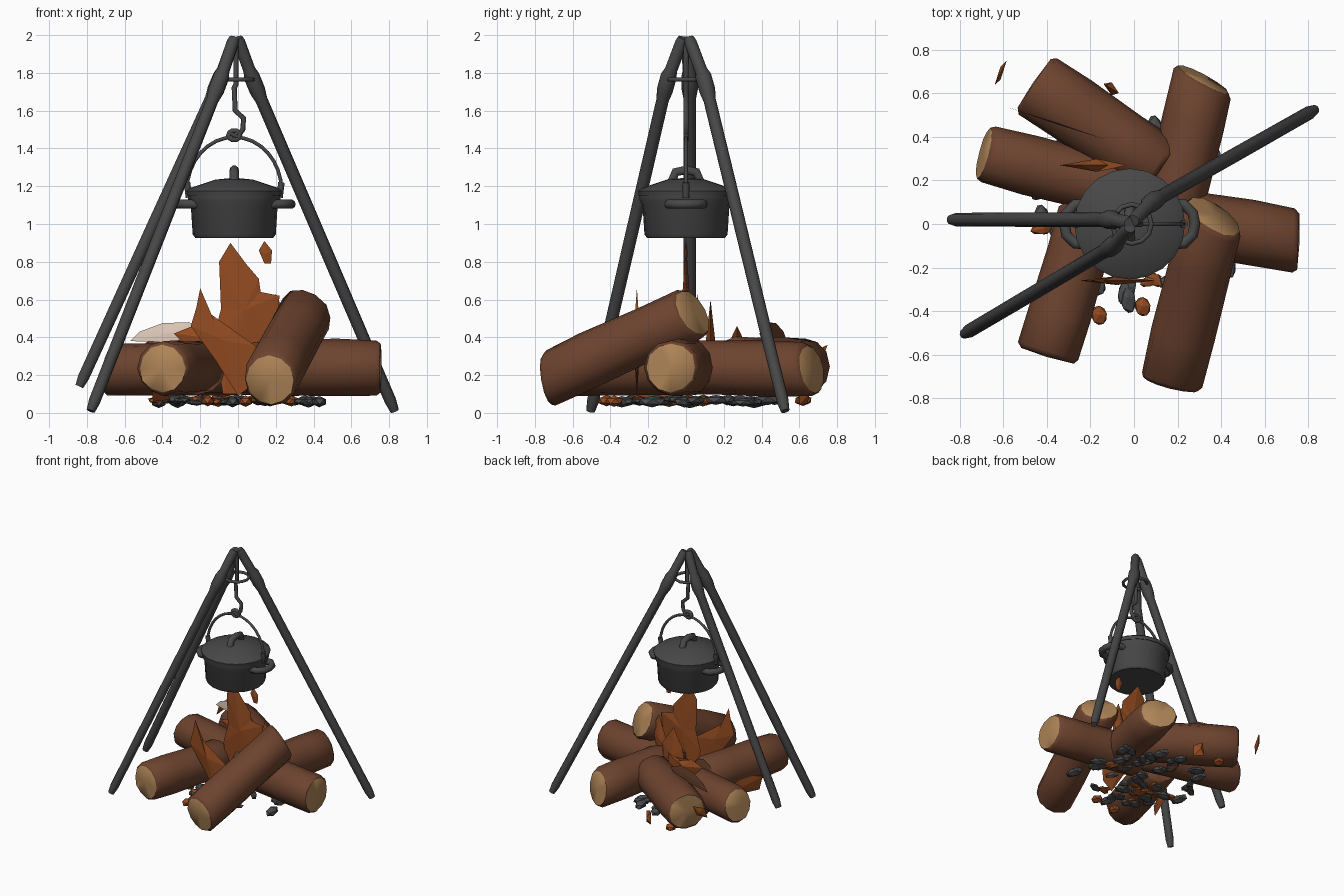
import bpy, bmesh, math, random
from mathutils import Vector, Matrix

random.seed(4)
if "Cube" in bpy.data.objects:
    bpy.data.objects.remove(bpy.data.objects["Cube"], do_unlink=True)


def material(name, rgb):
    m = bpy.data.materials.new(name)
    m.use_nodes = True
    m.diffuse_color = (*rgb, 1)
    node = next(n for n in m.node_tree.nodes if n.type == 'BSDF_PRINCIPLED')
    node.inputs["Base Color"].default_value = (*rgb, 1)
    node.inputs["Roughness"].default_value = 0.9
    return m


IRON = material("dark iron", (0.064, 0.064, 0.066))
BARK = material("brown bark", (0.152, 0.056, 0.028))
WOOD = material("cut wood", (0.42, 0.23, 0.095))
FIRE = material("flame orange", (0.29, 0.07, 0.015))
COAL = material("charcoal", (0.068, 0.07, 0.074))
PALE = material("pale splinter", (0.95, 0.76, 0.63))


def add_object(name, mesh, mats, smooth=True):
    obj = bpy.data.objects.new(name, mesh)
    bpy.context.collection.objects.link(obj)
    for m in mats:
        mesh.materials.append(m)
    if smooth:
        bpy.ops.object.select_all(action='DESELECT')
        obj.select_set(True)
        bpy.context.view_layer.objects.active = obj
        bpy.ops.object.shade_smooth_by_angle(angle=math.radians(50))
    return obj


def from_bmesh(name, bm, mats, smooth=True):
    bmesh.ops.recalc_face_normals(bm, faces=bm.faces)
    mesh = bpy.data.meshes.new(name)
    bm.to_mesh(mesh)
    bm.free()
    return add_object(name, mesh, mats, smooth)


def lathe(profile, sides):
    """Revolve (radius, height) points around z; closed where the radius is 0."""
    bm = bmesh.new()
    verts = [bm.verts.new((r, 0, z)) for r, z in profile]
    edges = [bm.edges.new(p) for p in zip(verts, verts[1:])]
    bmesh.ops.spin(bm, geom=verts + edges, cent=(0, 0, 0), axis=(0, 0, 1),
                   angle=math.tau, steps=sides, use_merge=True)
    bmesh.ops.remove_doubles(bm, verts=bm.verts, dist=0.0005)
    return bm


def tube(name, points, radius, closed=False):
    """Round iron bar following a path; each point may carry a radius factor."""
    cu = bpy.data.curves.new(name, 'CURVE')
    cu.dimensions = '3D'
    cu.bevel_depth = radius
    cu.bevel_resolution = 3
    cu.use_fill_caps = True
    sp = cu.splines.new('POLY')
    sp.points.add(len(points) - 1)
    for p, co in zip(sp.points, points):
        p.co = (*co[:3], 1)
        p.radius = co[3] if len(co) > 3 else 1
    sp.use_cyclic_u = closed
    temp = bpy.data.objects.new(name + "_path", cu)
    bpy.context.collection.objects.link(temp)
    bpy.context.view_layer.update()
    mesh = bpy.data.meshes.new_from_object(
        temp.evaluated_get(bpy.context.evaluated_depsgraph_get()))
    bpy.data.objects.remove(temp, do_unlink=True)
    return add_object(name, mesh, [IRON])


def log(name, outer, inner, r=0.147, outer_tilt=(0, 0, 0), inner_tilt=(0, 0, 0), inner_end=BARK):
    """Bark cylinder with chamfered cut ends; a tilt turns the cut that way."""
    a, b = Vector(outer), Vector(inner)
    length = (b - a).length
    axis = (b - a).normalized()
    bm = lathe([(0, -0.006), (r * 0.86, 0), (r * 0.97, 0.022), (r, length * 0.3), (r * 0.97, length * 0.7),
                (r * 0.97, length - 0.022), (r * 0.86, length), (0, length + 0.006)], 12)
    for v in bm.verts:
        v.co.xy *= random.uniform(0.97, 1.03)
    for f in bm.faces:
        z = f.calc_center_median().z
        f.material_index = 1 if z < 0.005 else 2 if z > length - 0.005 else 0
    turn = axis.to_track_quat('Z', 'Y').to_matrix().to_4x4()
    bm.transform(Matrix.Translation(a) @ turn)
    for v in bm.verts:
        along = (v.co - a).dot(axis)
        if length * 0.1 < along < length * 0.9:
            continue
        out, tilt = (-axis, Vector(outer_tilt)) if along < length / 2 else (axis, Vector(inner_tilt))
        radial = v.co - a - axis * along
        v.co -= out * tilt.dot(radial) / (out + tilt).dot(out)
    return from_bmesh(name, bm, [BARK, WOOD, inner_end])


def shard(name, outline, y, thick, front=FIRE, back=FIRE, slope=0.0):
    """Pointed outline in x and z with a raised middle on both sides."""
    bm = bmesh.new()
    place = lambda x, z, off=0: bm.verts.new((x, y + slope * x + off, z))
    ring = [place(x, z) for x, z in outline]
    cx = sum(p[0] for p in outline) / len(outline)
    cz = sum(p[1] for p in outline) / len(outline)
    for index, off in enumerate((-thick / 2, thick / 2)):
        mid = place(cx, cz, off)
        for i, v in enumerate(ring):
            bm.faces.new((v, ring[i - 1], mid)).material_index = index
    return from_bmesh(name, bm, [front, back], False)


# Tripod legs, bent and knotted where the collar grips them
feet = [(0.83, 0.525, 0.01), (-0.78, -0.505, 0.01), (-0.84, 0.02, 0.14)]
grips = [(0.08, 0.1, 1.76), (-0.095, -0.1, 1.76), (-0.1, 0.02, 1.76)]
for side, foot, grip in zip(("left", "front", "right"), feet, grips):
    f, g = Vector(foot), Vector(grip)
    top = Vector((grip[0] * 0.1 - 0.01, grip[1] * 0.15, 1.985))
    tube(side + "_tripod_leg",
         [(*f, 0.7), (*f.lerp(g, 0.03), 0.95), (*f.lerp(g, 0.5), 1), (*f.lerp(g, 0.94), 1.0),
          (*f.lerp(g, 0.97), 1.3), (*g.lerp(top, 0.1), 1.3), (*g.lerp(top, 0.25), 1),
          (*g.lerp(top, 0.9), 1), (*top, 0.8)], 0.033)

# Collar ring and hanging hook
tube("tripod_collar", [(0.09 * math.cos(t * math.tau / 12) - 0.01,
                        0.09 * math.sin(t * math.tau / 12), 1.765) for t in range(12)],
     0.011, closed=True)
tube("hanging_rod", [(-0.01, 0, 1.95), (-0.01, 0, 1.74), (-0.02, 0, 1.72),
                     (-0.015, 0, 1.6), (0.03, 0, 1.56), (0.025, 0, 1.5),
                     (0, 0, 1.46), (-0.04, 0, 1.48)], 0.014)
tube("hook_eye", [(-0.02 + 0.03 * math.cos(t * math.tau / 10), 0,
                   1.47 + 0.025 * math.sin(t * math.tau / 10)) for t in range(10)],
     0.014, closed=True)

# Cooking pot with lid
pot = from_bmesh("pot_body", lathe(
    [(0, 0.925), (0.205, 0.925), (0.22, 0.945), (0.23, 1.1), (0.245, 1.125),
     (0.245, 1.16), (0, 1.16)], 20), [IRON])
lid = from_bmesh("pot_lid", lathe(
    [(0, 1.15), (0.25, 1.15), (0.255, 1.175), (0.235, 1.19), (0.1, 1.235),
     (0, 1.245)], 20), [IRON])
for part in (pot, lid):
    part.location.x = -0.02
tube("lid_handle", [(-0.02, -0.08, 1.21), (-0.02, -0.055, 1.275), (-0.02, 0, 1.285),
                    (-0.02, 0.055, 1.275), (-0.02, 0.08, 1.21)], 0.025)

# Side handles and bail
for side, s in (("left", 1), ("right", -1)):
    tube(side + "_pot_handle", [(-0.02 + s * x, y, 1.105) for x, y in
         ((0.19, -0.09), (0.25, -0.09), (0.29, -0.05), (0.3, 0),
          (0.29, 0.05), (0.25, 0.09), (0.19, 0.09))], 0.025)
    tube(side + "_bail_lug", [(-0.02 + s * 0.24, 0, 1.14), (-0.02 + s * 0.25, 0, 1.22)], 0.018)
arc = [math.pi * i / 16 for i in range(17)]
tube("pot_bail", [(-0.02 + 0.25 * math.cos(t), 0, 1.18 + 0.28 * math.sin(t)) for t in arc], 0.01)

# Logs around the fire
log("back_left_log", (0.32, 0.665, 0.23), (0.16, -0.02, 0.24), outer_tilt=(0.3, 0, 0.2))
log("back_right_log", (-0.46, 0.645, 0.245), (0.12, 0.25, 0.25), 0.157)
log("right_side_log", (-0.69, 0.325, 0.23), (0.02, 0.14, 0.24), 0.138, outer_tilt=(0, 0, 0.2))
log("front_right_log", (-0.4, -0.605, 0.235), (-0.2, 0.06, 0.24), 0.147)
log("leaning_log", (0.17, -0.735, 0.175), (0.365, 0.035, 0.53), 0.15,
    outer_tilt=(0, 0, 0.25), inner_tilt=(0.35, 0, 0.1), inner_end=WOOD)
log("left_side_log", (0.755, -0.08, 0.24), (0.0, 0.05, 0.24), 0.15, outer_tilt=(0, 0.13, 0))

# Flames and floating embers
shard("tall_flame", [(-0.04, 0.9), (0.05, 0.78), (0.11, 0.71), (0.12, 0.64), (0.22, 0.62),
                     (0.2, 0.4), (0.1, 0.1), (-0.08, 0.1), (-0.13, 0.4), (-0.09, 0.55), (-0.1, 0.8)], 0, 0.05)
shard("front_flame", [(-0.2, 0.66), (-0.14, 0.52), (0.0, 0.42), (0.1, 0.35), (0.08, 0.15),
                      (0.0, 0.09), (-0.12, 0.28), (-0.25, 0.46), (-0.22, 0.56)], -0.26, 0.04)
shard("back_flame", [(0.02, 0.6), (0.12, 0.45), (0.1, 0.2), (-0.1, 0.2), (-0.06, 0.45)], 0.13, 0.05)
shard("side_flame", [(-0.34, 0.42), (-0.24, 0.46), (-0.12, 0.42), (-0.03, 0.46), (-0.04, 0.3),
                     (-0.25, 0.33)], 0.27, 0.06)
shard("small_flame", [(0.2, 0.63), (0.26, 0.5), (0.2, 0.3), (0.1, 0.35)], 0.06, 0.04)
shard("low_back_flame", [(-0.13, 0.16), (-0.07, 0.13), (-0.07, 0.04), (-0.14, 0.05)], 0.56, 0.06, slope=-0.6)
shard("low_side_flame", [(-0.46, 0.16), (-0.37, 0.22), (-0.36, 0.07), (-0.45, 0.06)], 0.83, 0.08, slope=2.5)
shard("high_ember", [(0.14, 0.91), (0.18, 0.86), (0.175, 0.79), (0.14, 0.79), (0.11, 0.86)], 0, 0.02)
shard("drifting_ember", [(-0.585, 0.36), (-0.6, 0.28), (-0.64, 0.24), (-0.63, 0.32)], 1.92, 0.06, slope=2)

# Pale splinter standing along the split log, bark behind
shard("pale_splinter", [(-0.57, 0.38), (-0.52, 0.43), (-0.4, 0.475), (-0.26, 0.48),
                        (-0.13, 0.42), (-0.2, 0.37)], 0.345, 0.008, PALE, BARK, slope=-0.33)

# Bed of charcoal and glowing chips: scattered bits, then larger lumps
bm = bmesh.new()


def chunk(x, y, size, turn, index):
    matrix = (Matrix.Translation((x, y, random.uniform(0.055, 0.075)))
              @ Matrix.Rotation(turn, 4, 'Z') @ Matrix.Diagonal((*size, 1)))
    ball = bmesh.ops.create_icosphere(bm, subdivisions=1, radius=1, matrix=matrix)
    for f in {f for v in ball["verts"] for f in v.link_faces}:
        f.material_index = index


for i in range(60):
    a, r = random.uniform(0, math.tau), 0.43 * math.sqrt(random.random())
    size = (random.uniform(0.04, 0.085), random.uniform(0.025, 0.05), random.uniform(0.016, 0.028))
    chunk(r * math.cos(a), r * math.sin(a) + 0.1, size, random.uniform(0, math.tau), int(i % 4 == 0))
for x, y, index in ((-0.42, 0.02, 0), (-0.03, -0.34, 0), (0.1, 0.43, 0), (0.43, -0.18, 0),
                    (-0.32, 0.36, 0), (-0.16, -0.42, 1), (0.04, -0.38, 1), (-0.3, 0.62, 1)):
    chunk(x, y, (0.04, 0.08 - 0.03 * index, 0.03), 0.2, index)
from_bmesh("ember_bed", bm, [COAL, FIRE], False)
